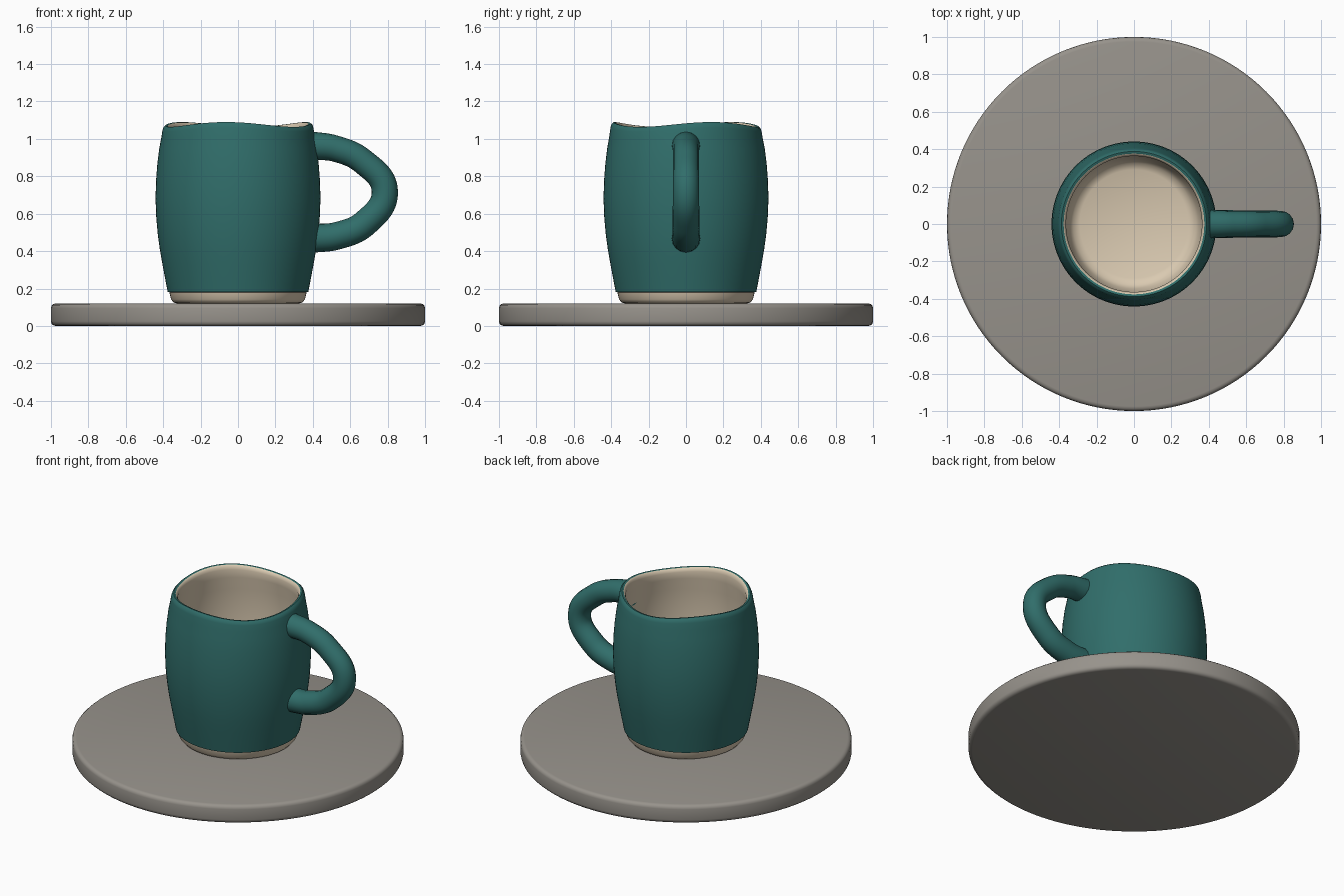
import bpy, bmesh, math
from mathutils import Vector

cube = bpy.data.objects.get("Cube")
if cube:
    bpy.data.objects.remove(cube, do_unlink=True)


def material(name, color):
    mat = bpy.data.materials.new(name)
    mat.use_nodes = True
    mat.diffuse_color = (*color, 1)
    mat.node_tree.nodes["Principled BSDF"].inputs["Base Color"].default_value = (*color, 1)
    return mat


teal = material("teal glaze", (0.03, 0.155, 0.145))
cream = material("cream clay", (0.70, 0.59, 0.44))
stone = material("grey stone", (0.31, 0.29, 0.26))


def finish(obj, angle):
    bpy.ops.object.select_all(action='DESELECT')
    obj.select_set(True)
    bpy.context.view_layer.objects.active = obj
    bpy.ops.object.shade_smooth_by_angle(angle=math.radians(angle))


def lathe(name, profile, mats, mat_rule, warp=None, sides=96):
    """Revolve an (r, z) profile that begins and ends on the axis."""
    bm = bmesh.new()
    verts = [bm.verts.new((r, 0, z)) for r, z in profile]
    edges = [bm.edges.new(pair) for pair in zip(verts, verts[1:])]
    bmesh.ops.spin(bm, geom=verts + edges, axis=(0, 0, 1), cent=(0, 0, 0),
                   angle=math.tau, steps=sides, use_duplicate=False)
    bmesh.ops.remove_doubles(bm, verts=bm.verts, dist=0.0005)
    bmesh.ops.recalc_face_normals(bm, faces=bm.faces)
    for f in bm.faces:
        f.material_index = mat_rule(f)
    if warp:
        for v in bm.verts:
            v.co.z += warp(v.co)
    mesh = bpy.data.meshes.new(name)
    bm.to_mesh(mesh)
    bm.free()
    for m in mats:
        mesh.materials.append(m)
    obj = bpy.data.objects.new(name, mesh)
    bpy.context.collection.objects.link(obj)
    finish(obj, 50)
    return obj


# Saucer: thick flat disc with softly rounded edges
lathe("saucer", [(0, 0), (0.975, 0), (0.987, 0.003), (0.997, 0.012), (1, 0.025),
                 (1, 0.095), (0.997, 0.108), (0.987, 0.117), (0.975, 0.12), (0, 0.12)],
      [stone], lambda f: 0, sides=128)

# Mug: bare foot, bulging wall, rounded lip, hollow inside
outer = [(0, 0.12), (0.325, 0.12), (0.345, 0.126), (0.358, 0.142), (0.367, 0.18),
         (0.376, 0.182), (0.389, 0.25), (0.404, 0.33), (0.418, 0.41), (0.429, 0.49),
         (0.437, 0.58), (0.441, 0.68), (0.438, 0.78), (0.431, 0.87), (0.421, 0.95),
         (0.41, 1.01), (0.404, 1.05), (0.399, 1.067), (0.388, 1.077), (0.376, 1.075)]
inner = [(0.368, 1.066), (0.363, 1.05), (0.368, 1.0), (0.38, 0.92), (0.39, 0.82),
         (0.394, 0.7), (0.39, 0.58), (0.378, 0.44), (0.36, 0.32), (0.345, 0.25),
         (0.325, 0.215), (0.29, 0.2), (0, 0.195)]


def mug_colour(face):
    c = face.calc_center_median()
    n = face.normal
    inward = n.x * c.x + n.y * c.y < 0
    inside = inward or (c.xy.length < 0.37 and n.z > 0.8)
    inner_lip = c.z > 1.06 and c.xy.length < 0.375
    return 1 if c.z < 0.181 or inner_lip or (inside and c.z < 1.07) else 0


def rim_wave(co):
    blend = max(0, min(1, (co.z - 0.9) / 0.17))
    return 0.013 * blend ** 2 * math.sin(3 * math.atan2(co.y, co.x) + 0.5)


lathe("mug_body", outer + inner, [teal, cream], mug_colour, rim_wave)

# Handle: round tube looping out of the mug's left wall
curve = bpy.data.curves.new("handle", 'CURVE')
curve.dimensions = '3D'
curve.bevel_depth = 0.07
curve.bevel_resolution = 6
curve.resolution_u = 14
curve.use_fill_caps = True
path = [(0.39, 0.964, 1.08), (0.52, 0.948, 1.0), (0.67, 0.878, 0.98), (0.785, 0.72, 1.0),
        (0.68, 0.55, 1.03), (0.53, 0.482, 1.05), (0.395, 0.468, 1.1)]
spline = curve.splines.new('BEZIER')
spline.bezier_points.add(len(path) - 1)
for point, (x, z, scale) in zip(spline.bezier_points, path):
    point.co = Vector((x, 0, z))
    point.radius = scale
    point.handle_left_type = point.handle_right_type = 'AUTO'
curve.materials.append(teal)
handle = bpy.data.objects.new("handle", curve)
bpy.context.collection.objects.link(handle)
bpy.ops.object.select_all(action='DESELECT')
handle.select_set(True)
bpy.context.view_layer.objects.active = handle
bpy.ops.object.convert(target='MESH')
finish(bpy.context.object, 50)
